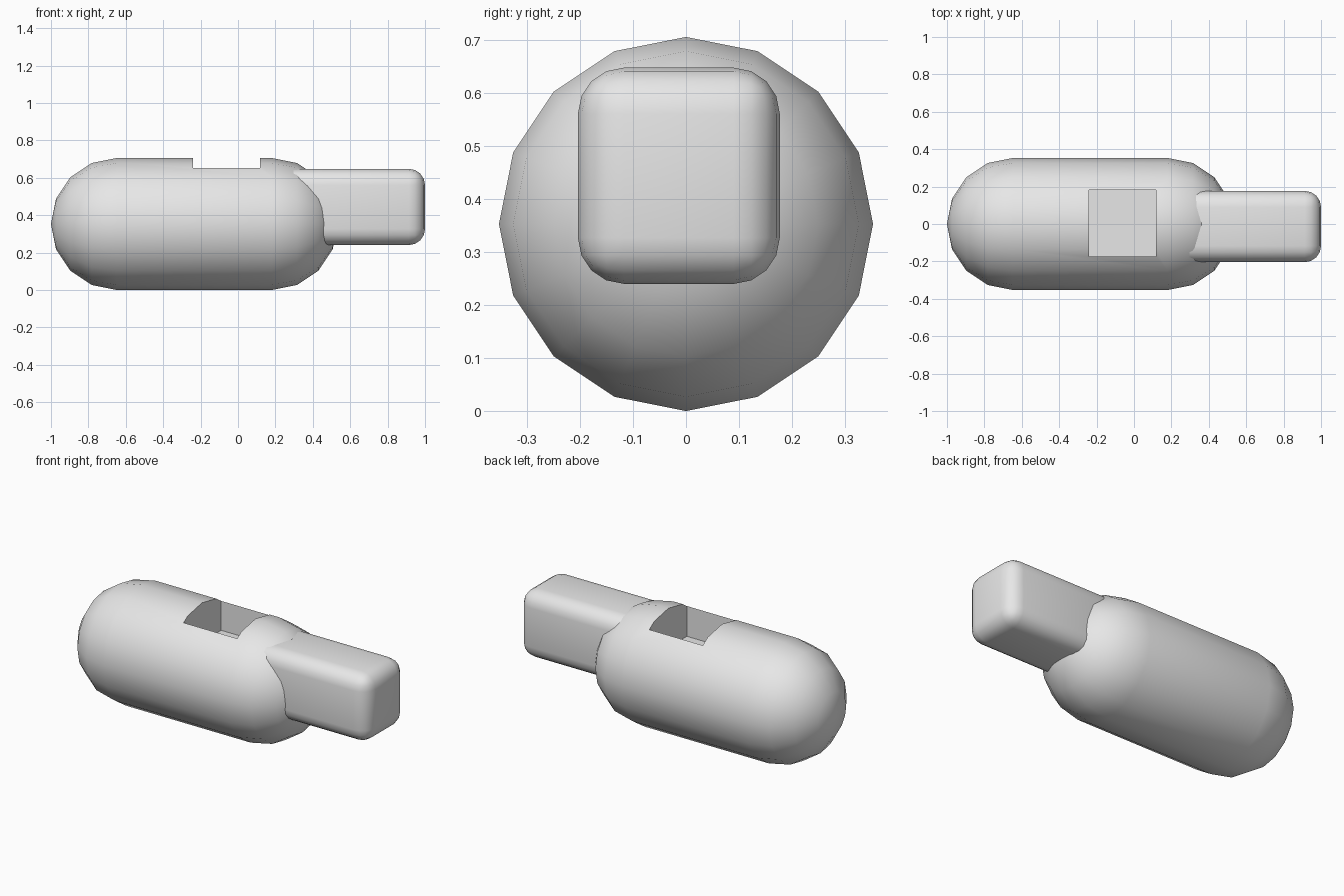
import bpy
import bmesh
from math import sin, cos, pi, radians

R = 0.353          # body radius, also its axis height
SIDES = 16

default = bpy.data.objects.get("Cube")
if default:
    bpy.data.objects.remove(default, do_unlink=True)

grey = bpy.data.materials.new("light_grey")
grey.use_nodes = True
grey.diffuse_color = (0.8, 0.8, 0.8, 1)
grey.node_tree.nodes["Principled BSDF"].inputs["Base Color"].default_value = (0.8, 0.8, 0.8, 1)


def add_object(name, bm):
    bmesh.ops.recalc_face_normals(bm, faces=bm.faces)
    mesh = bpy.data.meshes.new(name)
    bm.to_mesh(mesh)
    bm.free()
    mesh.materials.append(grey)
    obj = bpy.data.objects.new(name, mesh)
    bpy.context.collection.objects.link(obj)
    return obj


def add_box(name, low, high):
    bm = bmesh.new()
    bmesh.ops.create_cube(bm, size=1)
    for v in bm.verts:
        v.co = [a + (b - a) * (c + 0.5) for a, b, c in zip(low, high, v.co)]
    return add_object(name, bm)


def apply(obj, modifier):
    select(obj)
    bpy.ops.object.modifier_apply(modifier=modifier.name)


def select(obj):
    bpy.ops.object.select_all(action='DESELECT')
    obj.select_set(True)
    bpy.context.view_layer.objects.active = obj


# Capsule body: half profile with two round ends, spun about the long axis
bm = bmesh.new()
profile = []
for centre, start in ((0.18, 0), (-0.647, 4)):
    for i in range(start, start + 5):
        a = i * 2 * pi / SIDES
        profile.append(bm.verts.new((centre + R * cos(a), 0, R + R * sin(a))))
edges = [bm.edges.new(pair) for pair in zip(profile, profile[1:])]
bmesh.ops.spin(bm, geom=profile + edges, cent=(0, 0, R), axis=(1, 0, 0),
               angle=2 * pi, steps=SIDES)
bmesh.ops.remove_doubles(bm, verts=bm.verts, dist=0.0005)
body = add_object("capsule_body", bm)

# Square pocket cut into the top
cutter = add_box("pocket_cutter", (-0.24, -0.175, 0.47), (0.117, 0.183, 0.83))
cutter.hide_render = True
cut = body.modifiers.new("pocket", 'BOOLEAN')
cut.operation = 'DIFFERENCE'
cut.solver = 'EXACT'
cut.object = cutter
apply(body, cut)
bpy.data.objects.remove(cutter, do_unlink=True)

# Rounded block set into the end of the body
block = add_box("end_block", (0.2, -0.204, 0.24), (1.0, 0.177, 0.648))
bevel = block.modifiers.new("rounding", 'BEVEL')
bevel.width = 0.087
bevel.segments = 4
apply(block, bevel)

for obj in (body, block):
    select(obj)
    bpy.ops.object.shade_smooth_by_angle(angle=radians(35))
